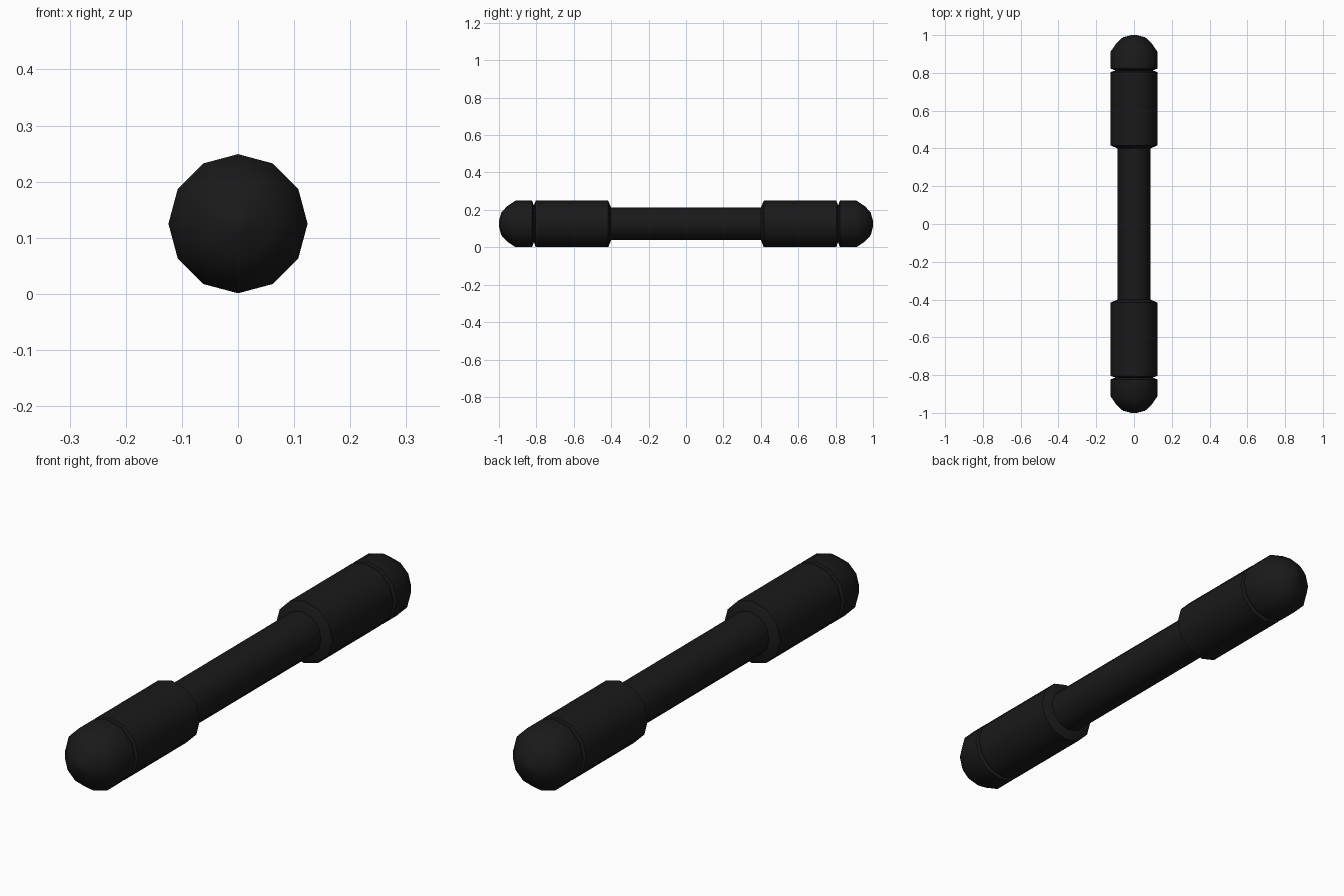
import bpy, bmesh, math

if "Cube" in bpy.data.objects:
    bpy.data.objects.remove(bpy.data.objects["Cube"])

SIDES = 12
AXIS_Z = 0.125

mat = bpy.data.materials.new("black_rubber")
mat.diffuse_color = (0.01, 0.01, 0.01, 1)
mat.use_nodes = True
mat.node_tree.nodes["Principled BSDF"].inputs["Base Color"].default_value = mat.diffuse_color


def lathe(name, profile, sign=1):
    """Spin (y, radius) points around the long axis; both ends are capped."""
    bm = bmesh.new()
    rings = []
    for y, r in profile:
        rings.append([bm.verts.new((r * math.sin(2 * math.pi * i / SIDES), sign * y,
                                    AXIS_Z + r * math.cos(2 * math.pi * i / SIDES)))
                      for i in range(SIDES)])
    for a, b in zip(rings, rings[1:]):
        for i in range(SIDES):
            j = (i + 1) % SIDES
            bm.faces.new((a[i], a[j], b[j], b[i]))
    bm.faces.new(rings[0])
    bm.faces.new(rings[-1])
    bmesh.ops.recalc_face_normals(bm, faces=bm.faces)
    mesh = bpy.data.meshes.new(name)
    bm.to_mesh(mesh)
    bm.free()
    mesh.materials.append(mat)
    obj = bpy.data.objects.new(name, mesh)
    bpy.context.collection.objects.link(obj)
    bpy.ops.object.select_all(action='DESELECT')
    obj.select_set(True)
    bpy.context.view_layer.objects.active = obj
    bpy.ops.object.shade_smooth_by_angle(angle=math.radians(35))
    return obj


# Central grip bar
lathe("grip", [(-0.41, 0.087), (0.41, 0.087)])

# Weight sleeve and domed cap at each end, with a V groove between them
sleeve = [(0.40, 0.087), (0.416, 0.124), (0.804, 0.124), (0.813, 0.098)]
cap = [(0.813, 0.098), (0.823, 0.124), (0.912, 0.124), (0.958, 0.093),
       (0.988, 0.060), (0.999, 0.018), (1.0, 0.016)]
for side, sign in (("back", 1), ("front", -1)):
    lathe(side + "_sleeve", sleeve, sign)
    lathe(side + "_cap", cap, sign)
